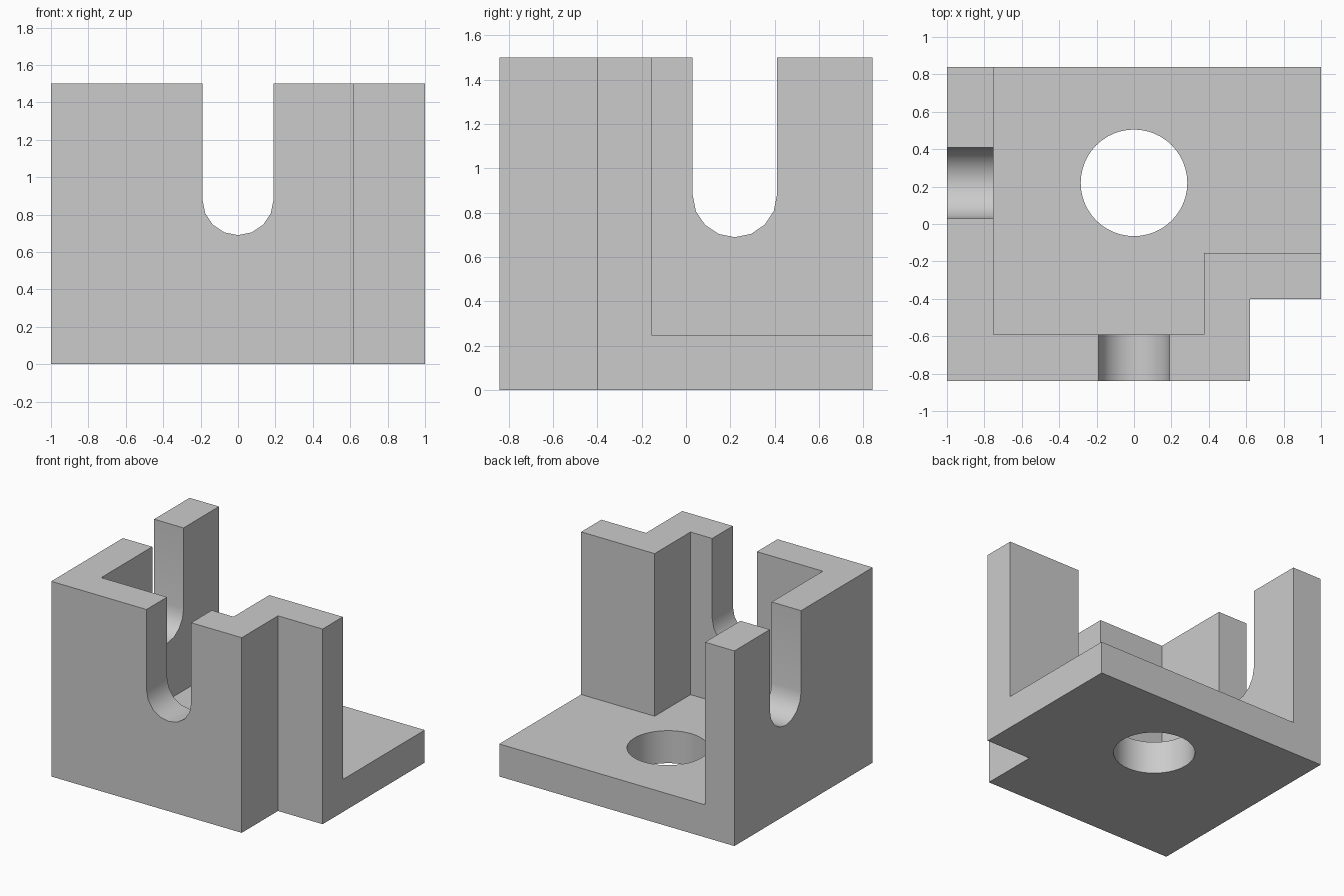
import bpy, bmesh, math
from mathutils import Matrix, Vector

if "Cube" in bpy.data.objects:
    bpy.data.objects.remove(bpy.data.objects["Cube"])

grey = bpy.data.materials.new("plain_grey")
grey.diffuse_color = (0.6, 0.6, 0.6, 1)
grey.use_nodes = True
grey.node_tree.nodes["Principled BSDF"].inputs["Base Color"].default_value = grey.diffuse_color


def prism(name, outline, low, high, matrix=Matrix()):
    """Extrude a flat outline from low to high, then place it."""
    bm = bmesh.new()
    face = bm.faces.new([bm.verts.new((x, y, low)) for x, y in outline])
    top = bmesh.ops.extrude_face_region(bm, geom=[face])["geom"]
    bmesh.ops.translate(bm, vec=(0, 0, high - low),
                        verts=[v for v in top if isinstance(v, bmesh.types.BMVert)])
    bmesh.ops.recalc_face_normals(bm, faces=bm.faces)
    bm.transform(matrix)
    mesh = bpy.data.meshes.new(name)
    bm.to_mesh(mesh)
    bm.free()
    mesh.materials.append(grey)
    obj = bpy.data.objects.new(name, mesh)
    bpy.context.collection.objects.link(obj)
    return obj


def arc(cx, cy, r, start, end, n):
    return [(cx + r * math.cos(start + (end - start) * i / n),
             cy + r * math.sin(start + (end - start) * i / n)) for i in range(n + 1)]


# Bracket block with the notched front right corner
bracket = prism("bracket", [(-1, -0.84), (0.62, -0.84), (0.62, -0.40),
                            (1, -0.40), (1, 0.84), (-1, 0.84)], 0, 1.5)

# Pocket above the floor, open to the back and right
pocket = prism("pocket_cutter", [(-0.75, -0.59), (0.375, -0.59), (0.375, -0.155),
                                 (1.2, -0.155), (1.2, 1.1), (-0.75, 1.1)], 0.25, 1.8)

# Round hole through the floor
hole = prism("hole_cutter", arc(0, 0.22, 0.285, 0, math.tau, 48)[:-1], -0.2, 0.5)

# Round-bottomed slots in the front and left walls
slot = arc(0, 0.88, 0.19, math.pi, math.tau, 8) + [(0.19, 1.8), (-0.19, 1.8)]
upright = Matrix.Rotation(math.pi / 2, 4, "X")
front_slot = prism("front_slot_cutter", slot, 0.5, 1.0, upright)
left_slot = prism("left_slot_cutter", slot, 0.65, 1.2,
                  Matrix.Translation(Vector((0, 0.22, 0)))
                  @ Matrix.Rotation(-math.pi / 2, 4, "Z") @ upright)

# Cut everything out of the block
bpy.context.view_layer.objects.active = bracket
bracket.select_set(True)
for cutter in (pocket, hole, front_slot, left_slot):
    cutter.hide_render = True
    mod = bracket.modifiers.new(cutter.name, "BOOLEAN")
    mod.operation = "DIFFERENCE"
    mod.solver = "EXACT"
    mod.object = cutter
    bpy.ops.object.modifier_apply(modifier=mod.name)
    bpy.data.objects.remove(cutter)

bpy.ops.object.shade_smooth_by_angle(angle=math.radians(30))
